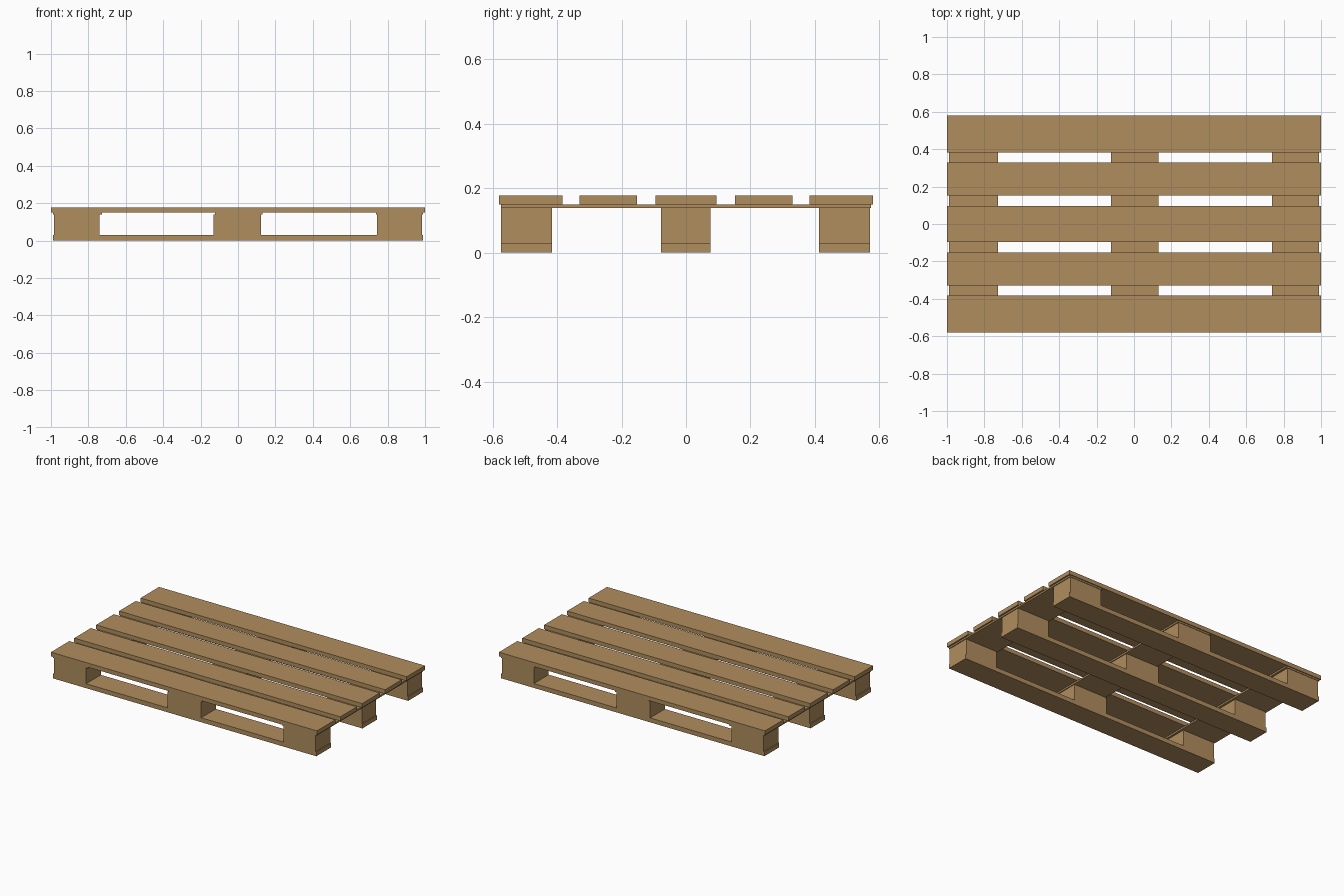
import bpy

if "Cube" in bpy.data.objects:
    bpy.data.objects.remove(bpy.data.objects["Cube"])

wood = bpy.data.materials.new("pale_wood")
wood.diffuse_color = (0.434, 0.268, 0.112, 1)
wood.use_nodes = True
wood.node_tree.nodes["Principled BSDF"].inputs["Base Color"].default_value = wood.diffuse_color


def box(name, x0, x1, y0, y1, z0, z1):
    """Axis-aligned plank or block given by its limits."""
    bpy.ops.mesh.primitive_cube_add(
        size=1, location=((x0 + x1) / 2, (y0 + y1) / 2, (z0 + z1) / 2))
    ob = bpy.context.object
    ob.name = name
    ob.scale = (x1 - x0, y1 - y0, z1 - z0)
    bpy.ops.object.transform_apply(location=False, rotation=False, scale=True)
    ob.data.materials.append(wood)
    return ob


# Deck boards along the length
for y0, y1 in [(-0.58, -0.383), (-0.33, -0.152), (-0.095, 0.095),
               (0.152, 0.33), (0.383, 0.58)]:
    box("deck_board", -1, 1, y0, y1, 0.15, 0.178)

# Thin cross boards under the deck
for x0, x1 in [(-0.99, -0.727), (-0.122, 0.13), (0.737, 0.99)]:
    box("cross_board", x0, x1, -0.574, 0.574, 0.139, 0.15)

# Three skids, each a bottom board carrying three blocks
for y0, y1 in [(-0.573, -0.415), (-0.078, 0.076), (0.413, 0.571)]:
    box("bottom_board", -0.99, 0.99, y0, y1, 0, 0.03)
    for x0, x1 in [(-0.983, -0.741), (-0.13, 0.124), (0.743, 0.985)]:
        box("spacer_block", x0, x1, y0, y1, 0.03, 0.139)
